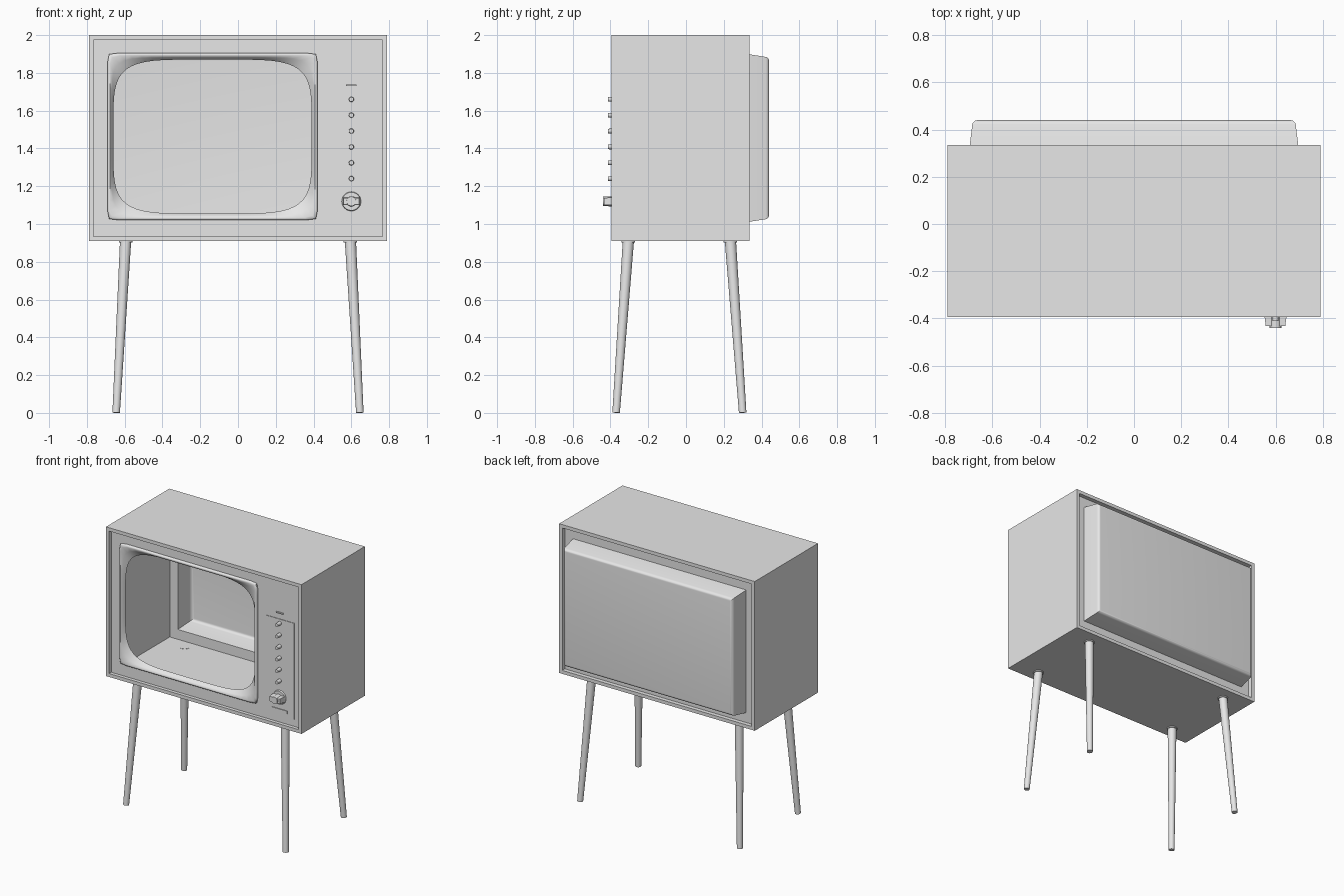
import bpy, bmesh, math
from mathutils import Vector

default = bpy.data.objects.get("Cube")
if default:
    bpy.data.objects.remove(default, do_unlink=True)

grey = bpy.data.materials.new("plain_grey")
grey.use_nodes = True
grey.diffuse_color = (0.8, 0.8, 0.8, 1)
grey.node_tree.nodes["Principled BSDF"].inputs["Base Color"].default_value = (0.8, 0.8, 0.8, 1)

MID = 1.455          # height of the cabinet centre
FRONT, BACK = -0.395, 0.335
PANEL, REAR = -0.37, 0.305


def finish(name, bm, angle=35):
    mesh = bpy.data.meshes.new(name)
    bm.to_mesh(mesh)
    bm.free()
    mesh.materials.append(grey)
    ob = bpy.data.objects.new(name, mesh)
    bpy.context.collection.objects.link(ob)
    bpy.ops.object.select_all(action="DESELECT")
    ob.select_set(True)
    bpy.context.view_layer.objects.active = ob
    bpy.ops.object.shade_smooth_by_angle(angle=math.radians(angle))
    return ob


def ring(cx, cz, hw, hh, y, power=None, n=1):
    """Rectangle or superellipse around (cx, cz), with n points per side."""
    pts = []
    for side in range(4):
        for i in range(n):
            u, v = 2 * i / n - 1, -1
            for _ in range(side):
                u, v = -v, u
            if power:
                k = (abs(u) ** power + abs(v) ** power) ** (-1 / power)
                u, v = u * k, v * k
            pts.append((cx + u * hw, y, cz + v * hh))
    return pts


def loft(name, rings, closed=False, cap=False, flip=False, angle=35):
    bm = bmesh.new()
    rows = [[bm.verts.new(p) for p in r] for r in rings]
    pairs = list(zip(rows, rows[1:]))
    if closed:
        pairs.append((rows[-1], rows[0]))
    for a, b in pairs:
        for i in range(len(a)):
            j = (i + 1) % len(a)
            bm.faces.new((a[i], a[j], b[j], b[i]))
    if cap:
        bm.faces.new(rows[-1])
    if flip:
        bmesh.ops.reverse_faces(bm, faces=bm.faces)
    return finish(name, bm, angle)


def rod(name, start, end, r1, r2, sides=24):
    """Tapered cylinder between two points."""
    start, end = Vector(start), Vector(end)
    axis = end - start
    bm = bmesh.new()
    bmesh.ops.create_cone(bm, cap_ends=True, segments=sides, radius1=r1, radius2=r2, depth=axis.length)
    bm.transform(axis.to_track_quat("Z", "Y").to_matrix().to_4x4())
    bmesh.ops.translate(bm, verts=bm.verts, vec=(start + end) / 2)
    return finish(name, bm)


def plate(name, cx, cz, hw, hh, y_back, y_front, taper=1.0):
    """Box facing the front, optionally narrowing towards it."""
    return loft(name, [ring(cx, cz, hw, hh, y_back),
                       ring(cx, cz, hw * taper, hh * taper, y_front)], cap=True)


# Cabinet: open rectangular tube with thin walls
loft("cabinet", [ring(0, MID, 0.79, 0.545, BACK), ring(0, MID, 0.79, 0.545, FRONT),
                 ring(0, MID, 0.765, 0.52, FRONT), ring(0, MID, 0.765, 0.52, BACK)], closed=True)

# Recessed front panel with a raised surround sloping into the screen opening
N, CX, CZ = 20, -0.135, 1.463
steps = [(0.555, 0.442, PANEL, 50), (0.555, 0.442, -0.382, 50), (0.550, 0.437, -0.387, 45),
         (0.542, 0.429, -0.388, 30), (0.533, 0.418, -0.378, 9), (0.525, 0.4075, -0.355, 5)]
loft("front_panel", [ring(0, MID, 0.765, 0.52, PANEL, n=N)] +
     [ring(CX, CZ, w, h, y, power=p, n=N) for w, h, y, p in steps], angle=50)

# Recessed back panel with a hollow bulging cover
R = 0.022
cover = [ring(0, MID, 0.765, 0.52, REAR), ring(0, MID, 0.70, 0.448, REAR)]
for i in range(6):
    a = math.radians(80 * i / 5 + 10)
    inset = R * (1 - math.cos(a))
    cover.append(ring(0, MID, 0.686 - inset, 0.43 - inset, 0.44 - R + R * math.sin(a)))
loft("back_cover", cover, cap=True, flip=True, angle=30)

# Control strip: thin plate, marker bar, push buttons, rotary knob, label plate
KX, KZ = 0.60, 1.12
plate("control_strip", KX, 1.337, 0.115, 0.352, PANEL, PANEL - 0.004)
plate("marker_bar", KX, 1.735, 0.028, 0.004, PANEL, PANEL - 0.01)
for i in range(6):
    z = 1.66 - 0.084 * i
    rod(f"button_{i + 1}", (KX, PANEL, z), (KX, -0.412, z), 0.014, 0.012, 16)
rod("knob_base", (KX, PANEL, KZ), (KX, -0.386, KZ), 0.052, 0.048, 32)
rod("knob_centre", (KX, -0.38, KZ), (KX, -0.44, KZ), 0.027, 0.025)
plate("knob_grip", KX, KZ, 0.048, 0.021, -0.38, -0.433, 0.86)
plate("lower_label", KX, 1.025, 0.062, 0.01, PANEL, PANEL - 0.009)

# Splayed tapered legs with mounting collars
for sx, side in ((-1, "right"), (1, "left")):
    for top_y, foot_y, end in ((-0.305, -0.37, "front"), (0.235, 0.30, "back")):
        rod(f"{end}_{side}_leg", (sx * 0.645, foot_y, 0.001), (sx * 0.595, top_y, 0.912), 0.02, 0.03)
        rod(f"{end}_{side}_collar", (sx * 0.595, top_y, 0.902), (sx * 0.595, top_y, 0.937), 0.036, 0.036)
